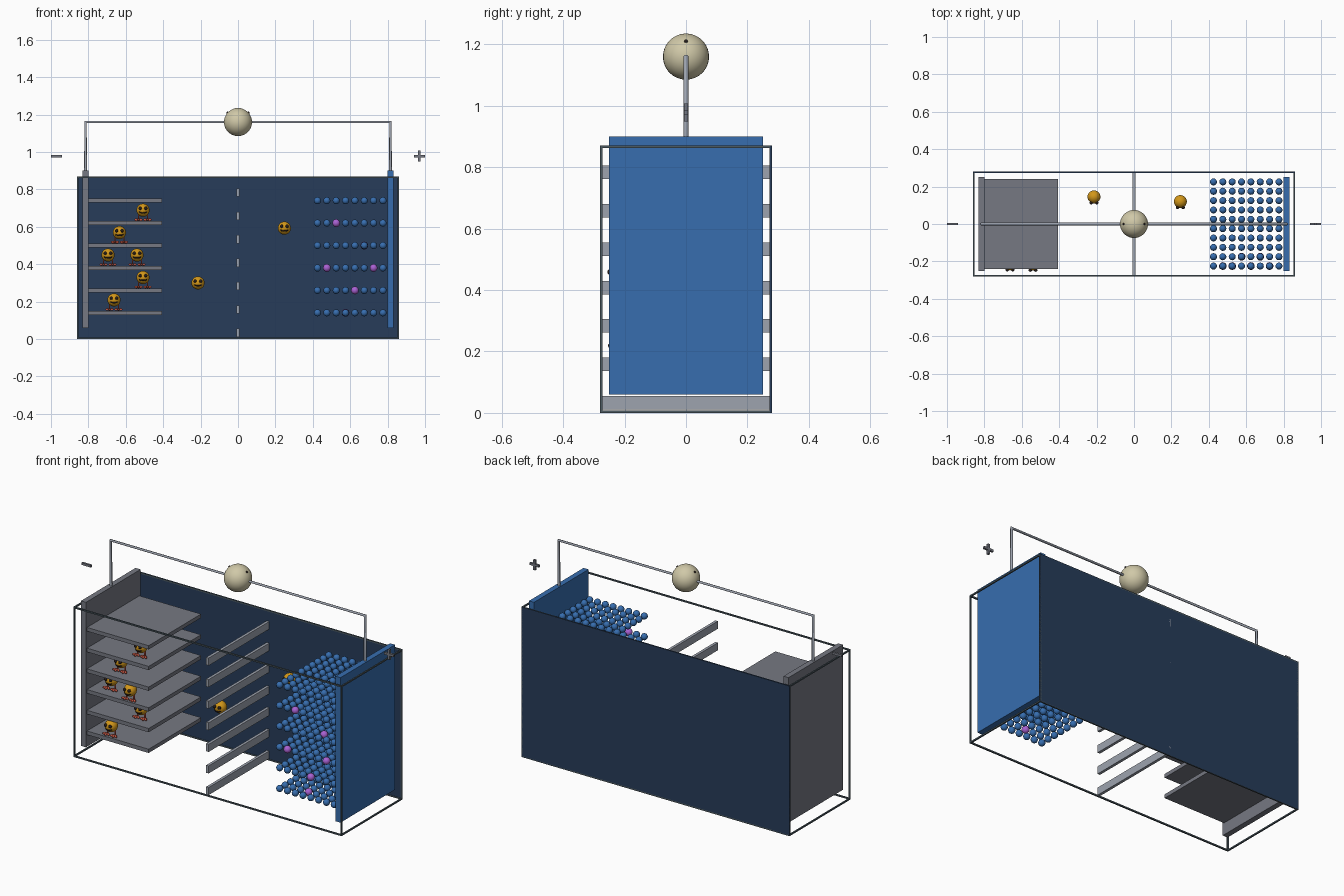
import bpy, bmesh, math
from mathutils import Matrix, Vector

if "Cube" in bpy.data.objects:
    bpy.data.objects.remove(bpy.data.objects["Cube"])


def material(name, r, g, b):
    m = bpy.data.materials.new(name)
    m.use_nodes = True
    m.diffuse_color = (r, g, b, 1)
    m.node_tree.nodes["Principled BSDF"].inputs["Base Color"].default_value = (r, g, b, 1)
    return m


NAVY = material("navy", 0.02, 0.045, 0.1)
BLUE = material("blue", 0.038, 0.155, 0.43)
GREY = material("dark grey", 0.18, 0.19, 0.225)
STEEL = material("light grey", 0.34, 0.37, 0.43)
SLATE = material("slate", 0.07, 0.1, 0.12)
CREAM = material("cream", 0.63, 0.58, 0.39)
ORANGE = material("orange", 0.65, 0.31, 0.01)
RED = material("red", 0.6, 0.1, 0.06)
PURPLE = material("purple", 0.4, 0.12, 0.65)
DARK = material("near black", 0.02, 0.012, 0.01)


def add_box(bm, lo, hi):
    lo, hi = Vector(lo), Vector(hi)
    mat = Matrix.Translation((lo + hi) / 2) @ Matrix.Diagonal((*(hi - lo), 1))
    bmesh.ops.create_cube(bm, size=1, matrix=mat)


def add_ball(bm, at, radius, segments=14, squash=(1, 1, 1), turn=0):
    mat = (Matrix.Translation(at) @ Matrix.Rotation(turn, 4, "Z")
           @ Matrix.Diagonal((*squash, 1)))
    bmesh.ops.create_uvsphere(bm, u_segments=segments, v_segments=segments * 2 // 3,
                              radius=radius, matrix=mat)


def finish(name, bm, mat, smooth=False):
    mesh = bpy.data.meshes.new(name)
    bm.to_mesh(mesh)
    bm.free()
    mesh.materials.append(mat)
    if smooth:
        mesh.shade_smooth()
    obj = bpy.data.objects.new(name, mesh)
    bpy.context.collection.objects.link(obj)
    return obj


def box(name, lo, hi, mat):
    bm = bmesh.new()
    add_box(bm, lo, hi)
    return finish(name, bm, mat)


W, D, H = 0.86, 0.28, 0.87

# Back wall and the thin frame around the case
box("back_panel", (-W, D - 0.006, 0.002), (W, D, H), NAVY)
bm = bmesh.new()
t = 0.008
for a in (0, 1):
    for b in (0, 1):
        x, y, z = a * (2 * W - t) - W, b * (2 * D - t) - D, b * (H - t)
        ya = a * (2 * D - t) - D
        add_box(bm, (-W, ya, z), (W, ya + t, z + t))
        add_box(bm, (x, -D, z), (x + t, D, z + t))
        add_box(bm, (x, y, 0), (x + t, y + t, H))
finish("case_frame", bm, SLATE)

# Electrode plates
box("right_plate", (-0.832, -0.25, 0.06), (-0.8, 0.25, 0.9), GREY)
box("left_plate", (0.8, -0.25, 0.06), (0.832, 0.25, 0.9), BLUE)

# Shelves on the grey electrode
layers = [0.14 + 0.12 * i for i in range(6)]
for i, z in enumerate(layers):
    box(f"shelf_{i + 1}", (-0.8, -0.24, z - 0.011), (-0.405, 0.24, z + 0.011), GREY)

# Slatted separator in the middle
for i in range(7):
    z = 0.033 + 0.125 * i
    box(f"separator_slat_{i + 1}", (-0.008, -D, z - 0.022), (0.008, D, z + 0.022), STEEL)

# Lattice of balls on the blue electrode: one ball arrayed along x, y and z
lattice_start = Vector((0.425, -0.225, layers[0]))
lattice_step = Vector((0.05, 0.05, 0.12))
bm = bmesh.new()
add_ball(bm, lattice_start, 0.019, 12)
lattice = finish("lattice_balls", bm, BLUE, True)
for axis, count in enumerate((8, 10, 6)):
    array = lattice.modifiers.new("array_" + "xyz"[axis], "ARRAY")
    array.count = count
    array.use_relative_offset = False
    array.use_constant_offset = True
    offset = Vector((0, 0, 0))
    offset[axis] = lattice_step[axis]
    array.constant_offset_displace = offset

# Slightly larger purple balls enclose a few cells (column, row, layer)
bm = bmesh.new()
for cell in [(2, 0, 4), (1, 0, 2), (6, 0, 2), (4, 0, 1), (5, 1, 3), (3, 1, 0)]:
    add_ball(bm, lattice_start + lattice_step * Vector(cell), 0.021)
finish("purple_balls", bm, PURPLE, True)

# Outer circuit wire
path = bpy.data.curves.new("circuit_wire", "CURVE")
path.dimensions = "3D"
path.bevel_depth = 0.008
path.bevel_resolution = 3
path.use_fill_caps = True
spline = path.splines.new("POLY")
points = [(-0.815, 0.89), (-0.815, 1.16), (0.815, 1.16), (0.815, 0.89)]
spline.points.add(len(points) - 1)
for p, (x, z) in zip(spline.points, points):
    p.co = (x, 0, z, 1)
path.materials.append(STEEL)
bpy.context.collection.objects.link(bpy.data.objects.new("circuit_wire", path))

# Globe on the wire with two small studs
bm = bmesh.new()
add_ball(bm, (0, 0, 1.16), 0.075, 32)
finish("globe", bm, CREAM, True)
bm = bmesh.new()
for s in (-1, 1):
    add_ball(bm, (s * 0.056, 0, 1.21), 0.006, 10)
finish("globe_studs", bm, DARK, True)

# Plus and minus signs
bm = bmesh.new()
add_box(bm, (0.94, -0.006, 0.971), (1, 0.006, 0.984))
add_box(bm, (0.9635, -0.006, 0.948), (0.9765, 0.006, 1.007))
finish("plus_sign", bm, GREY)
box("minus_sign", (-1, -0.006, 0.971), (-0.94, 0.006, 0.984), GREY)


# Little round creatures, with feet when they stand on a shelf
def creature(index, x, y, z, standing):
    name = f"creature_{index}"
    bm = bmesh.new()
    add_ball(bm, (x, y, z), 0.035, 20)
    finish(name + "_body", bm, ORANGE, True)
    bm = bmesh.new()
    for s in (-1, 1):
        add_ball(bm, (x + s * 0.015, y - 0.032, z + 0.01), 0.009, 10)
    for i in range(-3, 4):
        a = i * 0.2
        add_ball(bm, (x + 0.03 * math.sin(a), y - 0.031 * math.cos(a),
                      z - 0.015 + 0.012 * a * a), 0.0045, 8)
    finish(name + "_face", bm, DARK, True)
    if not standing:
        return
    bm = bmesh.new()
    floor = z - 0.058
    for s in (-1, 1):
        foot_x = x + s * 0.024
        add_box(bm, (foot_x - 0.003, y - 0.003, floor), (foot_x + 0.003, y + 0.003, z - 0.02))
        for a in (-0.9, 0, 0.9):
            at = (foot_x + 0.014 * math.sin(a), y - 0.014 * math.cos(a), floor + 0.007)
            add_ball(bm, at, 0.014, 8, (0.45, 1, 0.5), a)
    finish(name + "_feet", bm, RED, True)


standers = [(-0.508, -0.16, 5), (-0.634, -0.163, 4), (-0.695, -0.165, 3),
            (-0.54, -0.215, 3), (-0.508, -0.16, 2), (-0.663, -0.213, 1)]
for n, (x, y, level) in enumerate(standers, 1):
    creature(n, x, y, layers[level - 1] + 0.069, True)
creature(7, -0.214, 0.145, 0.3, False)
creature(8, 0.248, 0.12, 0.593, False)
